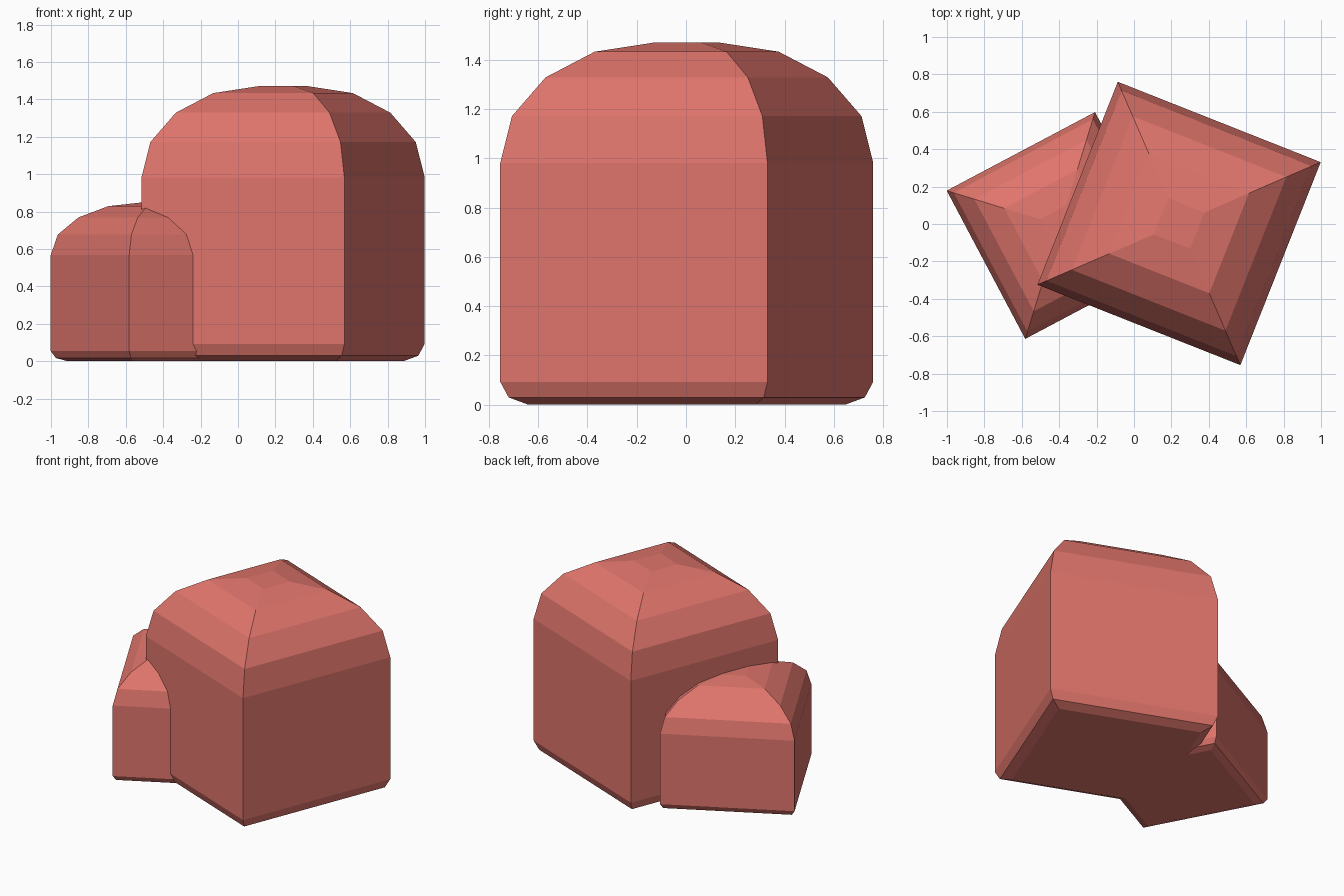
import bpy, bmesh, math

if "Cube" in bpy.data.objects:
    bpy.data.objects.remove(bpy.data.objects["Cube"])

stone = bpy.data.materials.new("coral_red")
stone.diffuse_color = (0.745, 0.178, 0.15, 1)
stone.use_nodes = True
stone.node_tree.nodes["Principled BSDF"].inputs["Base Color"].default_value = stone.diffuse_color

# (width ratio, height ratio) of the domed profile, bottom to top
PROFILE = [(0.85, 0.0), (0.955, 0.02), (1, 0.063), (1, 0.668), (0.937, 0.797),
           (0.757, 0.904), (0.493, 0.975), (0.178, 1.0)]


def domed_block(name, center, side, height, angle):
    """Square rings stacked along the profile, capped at both ends."""
    bm = bmesh.new()
    rings = []
    for w, h in PROFILE:
        ring = []
        for i in range(4):
            a = math.radians(angle + 45 + 90 * i)
            r = side / math.sqrt(2) * w
            ring.append(bm.verts.new((center[0] + r * math.cos(a),
                                      center[1] + r * math.sin(a), h * height)))
        rings.append(ring)
    for low, high in zip(rings, rings[1:]):
        for i in range(4):
            j = (i + 1) % 4
            bm.faces.new((low[i], low[j], high[j], high[i]))
    bm.faces.new(rings[0][::-1])
    bm.faces.new(rings[-1])
    mesh = bpy.data.meshes.new(name)
    bm.to_mesh(mesh)
    bm.free()
    mesh.materials.append(stone)
    obj = bpy.data.objects.new(name, mesh)
    bpy.context.collection.objects.link(obj)
    return obj


# Tall block on the right, smaller one overlapping it on the left
domed_block("large_block", (0.241, 0.003), 1.167, 1.47, -21.6)
domed_block("small_block", (-0.395, -0.008), 0.897, 0.85, 27.9)
